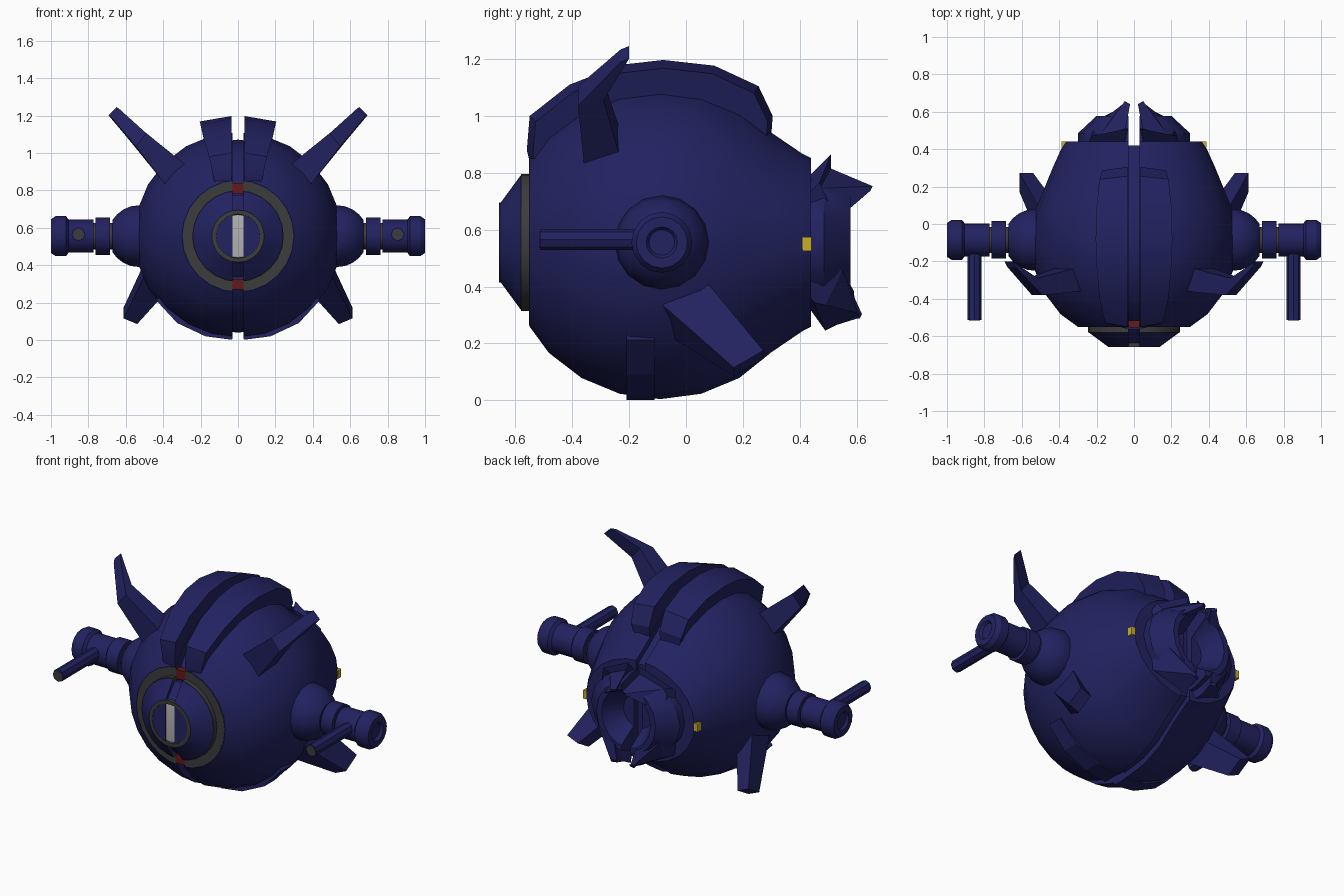
import bpy, bmesh, math
from mathutils import Vector

if "Cube" in bpy.data.objects:
    bpy.data.objects.remove(bpy.data.objects["Cube"])

CY, CZ = -0.09, 0.555   # body centre


def material(name, rgb):
    m = bpy.data.materials.new(name)
    m.diffuse_color = (*rgb, 1)
    m.use_nodes = True
    m.node_tree.nodes["Principled BSDF"].inputs["Base Color"].default_value = m.diffuse_color
    return m


NAVY = material("navy", (0.016, 0.016, 0.12))
DARK = material("dark_grey", (0.045, 0.045, 0.045))
PALE = material("pale_grey", (0.45, 0.45, 0.45))
RED = material("red", (0.13, 0.01, 0.01))
YELLOW = material("yellow", (0.6, 0.42, 0.02))


def finish(name, bm, mat, mirror=False, smooth=True):
    bmesh.ops.remove_doubles(bm, verts=bm.verts, dist=1e-5)
    bmesh.ops.recalc_face_normals(bm, faces=bm.faces)
    me = bpy.data.meshes.new(name)
    bm.to_mesh(me)
    bm.free()
    me.materials.append(mat)
    if smooth:
        me.shade_smooth()
        me.set_sharp_from_angle(angle=math.radians(28))
    ob = bpy.data.objects.new(name, me)
    bpy.context.collection.objects.link(ob)
    if mirror:
        ob.modifiers.new("mirror", 'MIRROR').use_mirror_merge = False
    return ob


def bridge(bm, rings, close_ends=False):
    n = len(rings[0])
    vs = [[bm.verts.new(p) for p in r] for r in rings]
    for a, b in zip(vs, vs[1:]):
        for i in range(n):
            j = (i + 1) % n
            bm.faces.new((a[i], a[j], b[j], b[i]))
    if close_ends:
        bm.faces.new(vs[0])
        bm.faces.new(vs[-1])


def lathe_y(name, prof, mat, split=0.0, n=24):
    """Revolve (y, rx, rz) around the front axis; split leaves a slot at x = 0."""
    bm = bmesh.new()
    rings = [[(p[1] * math.sin(t), p[0], CZ + p[-1] * math.cos(t))
              for t in (2 * math.pi * i / n for i in range(n))] for p in prof]
    bridge(bm, rings)
    bmesh.ops.remove_doubles(bm, verts=bm.verts, dist=1e-5)
    bmesh.ops.dissolve_degenerate(bm, edges=bm.edges, dist=1e-6)
    if split:
        r = bmesh.ops.bisect_plane(bm, geom=bm.verts[:] + bm.edges[:] + bm.faces[:],
                                   plane_co=(split, 0, 0), plane_no=(1, 0, 0), clear_inner=True)
        cut = [e for e in r['geom_cut'] if isinstance(e, bmesh.types.BMEdge)]
        bmesh.ops.holes_fill(bm, edges=cut, sides=0)
    return finish(name, bm, mat, bool(split))


def lathe_x(name, prof, mat, n=16):
    """Revolve (x, r) around the arm axis, mirrored to both sides."""
    bm = bmesh.new()
    bridge(bm, [[(x, -0.085 + r * math.sin(2 * math.pi * i / n), CZ + r * math.cos(2 * math.pi * i / n))
                 for i in range(n)] for x, r in prof], True)
    return finish(name, bm, mat, True)


def strut(name, stations, mat=NAVY):
    """Loft boxes given as (centre, half width, half depth), mirrored."""
    bm = bmesh.new()
    rings = []
    for c, a, b in stations:
        c, a, b = Vector(c), Vector(a), Vector(b)
        rings.append([c + a + b, c + a - b, c - a - b, c - a + b])
    bridge(bm, rings, True)
    return finish(name, bm, mat, True, False)


def box(name, c, h, mat, mirror=False):
    bm = bmesh.new()
    bmesh.ops.create_cube(bm, size=2)
    for v in bm.verts:
        v.co = Vector((c[i] + v.co[i] * h[i] for i in range(3)))
    return finish(name, bm, mat, mirror, False)


# Body halves with the slot between them, and the core seen in the slot
front = [(CY - 0.555 * math.sin(math.radians(a)), 0.555 * math.cos(math.radians(a)))
         for a in (45, 30, 15, 0, -15, -30)]
lathe_y("body_shell", [(-0.55, 0), (-0.55, 0.3)] + front +
        [(0.3, 0.435, 0.39), (0.41, 0.385, 0.315), (0.44, 0.365, 0.3), (0.44, 0)], NAVY, 0.03)
lathe_y("body_core", [(-0.52, 0), (-0.52, 0.27)] + [(CY + (y - CY) * 0.93, r * 0.93) for y, r in front] +
        [(0.3, 0.35), (0.42, 0.27), (0.42, 0)], NAVY)

# Eye
lathe_y("eye_ring", [(-0.54, 0), (-0.54, 0.296), (-0.552, 0.296), (-0.552, 0.245),
                     (-0.58, 0.245), (-0.58, 0)], DARK, 0.03)
lathe_y("eye_cone", [(-0.575, 0), (-0.58, 0.242), (-0.655, 0.14), (-0.655, 0)], NAVY, 0.03)
lathe_y("eye_cone_core", [(-0.54, 0), (-0.54, 0.22), (-0.565, 0.22), (-0.645, 0.13), (-0.645, 0)], NAVY)
lathe_y("eye_rim", [(-0.60, 0.14), (-0.657, 0.14), (-0.657, 0.118), (-0.64, 0.114)], DARK)
lathe_y("eye_lens", [(-0.62, 0.118), (-0.648, 0.114), (-0.652, 0.08), (-0.652, 0)], PALE)
for s, label in ((1, "upper"), (-1, "lower")):
    box(label + "_red_marker", (0, -0.535, CZ + s * 0.257), (0.03, 0.018, 0.028), RED)

# Raised crest plates over the top: (y, z, outer x)
crest = [(-0.55, 0.84, 0.12), (-0.56, 0.88, 0.13), (-0.55, 1.0, 0.155), (-0.41, 1.11, 0.185),
         (-0.23, 1.18, 0.2), (-0.08, 1.197, 0.205), (0.1, 1.177, 0.2), (0.255, 1.105, 0.185),
         (0.305, 1.0, 0.17), (0.30, 0.93, 0.15)]
bm = bmesh.new()
rings = []
for y, z, xo in crest:
    d = Vector((0, y - CY, z - CZ))
    low = Vector((0, CY, CZ)) + d.normalized() * 0.47
    edge = Vector((0, CY, CZ)) + d * 0.955
    rings.append([(0.035, y, z), (xo, edge.y, edge.z), (xo * 0.8, low.y, low.z), (0.035, low.y, low.z)])
bridge(bm, rings, True)
finish("crest_plate", bm, NAVY, True)

# Belly rib
rib = []
for deg, r in ((3.2, 0.555), (18, 0.563), (35, 0.567), (52, 0.556)):
    t = math.radians(deg)
    d = Vector((math.sin(t), 0, -math.cos(t)))
    rib.append((Vector((0, -0.16, CZ)) + d * (r - 0.03), d * 0.03, (0, 0.05, 0)))
strut("belly_rib", rib)

# Upper and lower fins
strut("upper_fin", [((0.32, -0.29, 0.87), (0.06, 0, -0.05), (0, 0.068, 0)),
                    ((0.53, -0.335, 1.08), (0.028, 0, -0.035), (0.012, 0.045, 0.01)),
                    ((0.663, -0.215, 1.218), (0.022, 0, -0.022), (0.008, 0.015, 0.006))])
strut("lower_fin", [((0.44, -0.02, 0.34), (0.055, 0, 0.05), (0, 0.085, 0.035)),
                    ((0.575, 0.22, 0.13), (0.036, 0, 0.015), (0, 0.052, 0.03))])

# Arms
dome = [(0.45, 0.15)] + [(0.53 + 0.165 * math.sin(math.radians(a)), 0.165 * math.cos(math.radians(a)))
                         for a in (0, 15, 30, 45, 58)]
lathe_x("shoulder_dome", dome, NAVY)
lathe_x("arm_neck", [(0.64, 0.07), (0.80, 0.07)], DARK)
lathe_x("arm_collar", [(0.685, 0.1), (0.763, 0.1)], NAVY)
lathe_x("arm_end", [(0.772, 0.088), (0.905, 0.088), (0.92, 0.107), (0.975, 0.107), (1.0, 0.09),
                    (1.0, 0.055), (0.985, 0.045)], NAVY)


def rod(name, y0, y1, r, mat):
    bm = bmesh.new()
    bridge(bm, [[(0.853 + r * math.cos(i * math.pi / 4), y, 0.565 + r * math.sin(i * math.pi / 4))
                 for i in range(8)] for y in (y0, y1)], True)
    finish(name, bm, mat, True)


rod("blaster_barrel", -0.08, -0.513, 0.037, NAVY)
rod("blaster_muzzle", -0.5, -0.515, 0.03, DARK)

# Rear nozzle halves, petals and side lights
lathe_y("rear_nozzle", [(0.40, 0, 0), (0.40, 0.3, 0.24), (0.485, 0.3, 0.24), (0.578, 0.2, 0.21),
                        (0.578, 0.165, 0.175), (0.46, 0.1, 0.1), (0.46, 0, 0)], NAVY, 0.03, 16)
strut("upper_petal", [((0.15, 0.42, 0.745), (0.1, -0.02, -0.05), (-0.02, 0.07, 0.07)),
                      ((0.125, 0.52, 0.725), (0.07, -0.02, -0.035), (-0.01, -0.03, 0.055)),
                      ((0.035, 0.645, 0.745), (0.014, 0.008, 0), (0, 0.004, 0.008))])
strut("lower_petal", [((0.15, 0.42, 0.365), (0.1, -0.02, 0.05), (-0.02, 0.05, -0.07)),
                      ((0.13, 0.54, 0.36), (0.07, -0.02, 0.035), (-0.01, -0.03, -0.06)),
                      ((0.06, 0.61, 0.295), (0.016, 0.005, 0), (0, 0.004, 0.008))])
box("side_light", (0.375, 0.425, 0.55), (0.012, 0.016, 0.025), YELLOW, True)
